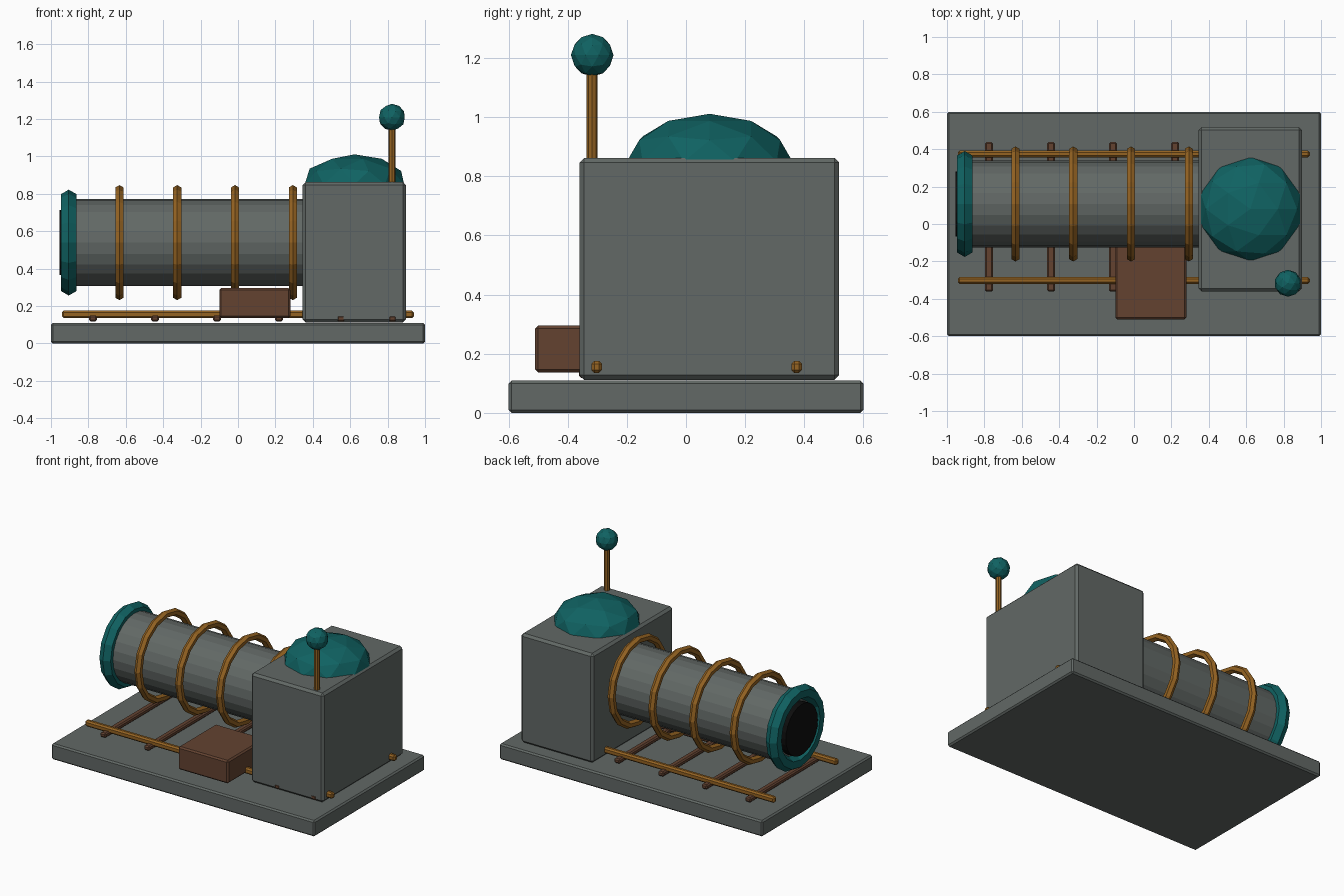
import bpy, math

if "Cube" in bpy.data.objects:
    bpy.data.objects.remove(bpy.data.objects["Cube"])

def material(name, rgb):
    m = bpy.data.materials.new(name)
    m.diffuse_color = (*rgb, 1)
    m.use_nodes = True
    m.node_tree.nodes["Principled BSDF"].inputs["Base Color"].default_value = m.diffuse_color
    return m

STEEL = material("grey steel", (0.122, 0.140, 0.132))
TEAL = material("teal enamel", (0.005, 0.122, 0.122))
BRONZE = material("bronze", (0.30, 0.125, 0.016))
BROWN = material("brown wood", (0.125, 0.055, 0.030))
BLACK = material("soot black", (0.004, 0.004, 0.004))

AXIS_Y, AXIS_Z = 0.107, 0.539          # barrel centreline
ALONG_X = (0, math.pi / 2, 0)

def finish(name, mat):
    o = bpy.context.object
    o.name = name
    o.data.materials.append(mat)
    return o

def box(name, x, y, z, mat, bevel=0.01):
    """Box from (min, max) ranges with a small chamfer."""
    bpy.ops.mesh.primitive_cube_add(size=1, location=[sum(r) / 2 for r in (x, y, z)])
    o = finish(name, mat)
    o.scale = [r[1] - r[0] for r in (x, y, z)]
    bpy.ops.object.transform_apply(location=False, rotation=False, scale=True)
    b = o.modifiers.new("chamfer", 'BEVEL')
    b.width, b.segments = bevel, 1
    return o

def barrel_part(name, x0, x1, radius, sides, mat):
    bpy.ops.mesh.primitive_cylinder_add(vertices=sides, radius=radius, depth=x1 - x0,
        location=((x0 + x1) / 2, AXIS_Y, AXIS_Z), rotation=ALONG_X)
    return finish(name, mat)

def ring(name, x, major, minor, mat):
    bpy.ops.mesh.primitive_torus_add(major_segments=16, minor_segments=6,
        major_radius=major, minor_radius=minor,
        location=(x, AXIS_Y, AXIS_Z), rotation=ALONG_X)
    return finish(name, mat)

def ball(name, loc, scale, mat):
    bpy.ops.mesh.primitive_ico_sphere_add(subdivisions=2, radius=1, location=loc)
    o = finish(name, mat)
    o.scale = scale
    return o

# Base slab and rear housing
box("base", (-1, 1), (-0.6, 0.6), (0, 0.109), STEEL)
box("housing", (0.346, 0.897), (-0.36, 0.518), (0.112, 0.862), STEEL, 0.016)

# Track: sleepers and two rails
for i, x in enumerate((-0.775, -0.443, -0.112, 0.22, 0.55, 0.826)):
    box(f"sleeper_{i}", (x - 0.021, x + 0.021), (-0.362, 0.438), (0.118, 0.150), BROWN, 0.008)
for name, y in (("front_rail", -0.302), ("back_rail", 0.374)):
    box(name, (-0.942, 0.94), (y - 0.018, y + 0.018), (0.135, 0.176), BRONZE, 0.01)

# Step crate beside the barrel
box("crate", (-0.10, 0.28), (-0.51, -0.10), (0.137, 0.295), BROWN)

# Barrel with mouth rim, dark opening and hoops
barrel_part("barrel", -0.905, 0.40, 0.232, 24, STEEL)
barrel_part("barrel_mouth", -0.955, -0.85, 0.174, 24, BLACK)
ring("mouth_rim", -0.905, 0.234, 0.049, TEAL)
for i in range(4):
    ring(f"hoop_{i}", -0.634 + 0.309 * i, 0.2825, 0.025, BRONZE)

# Dome, mast and ball
ball("dome", (0.622, 0.08, 0.85), (0.28, 0.28, 0.161), TEAL)
bpy.ops.mesh.primitive_cylinder_add(vertices=8, radius=0.0185, depth=0.32, location=(0.823, -0.317, 1.0))
finish("mast", BRONZE)
ball("mast_ball", (0.823, -0.317, 1.209), (0.072, 0.072, 0.072), TEAL)
